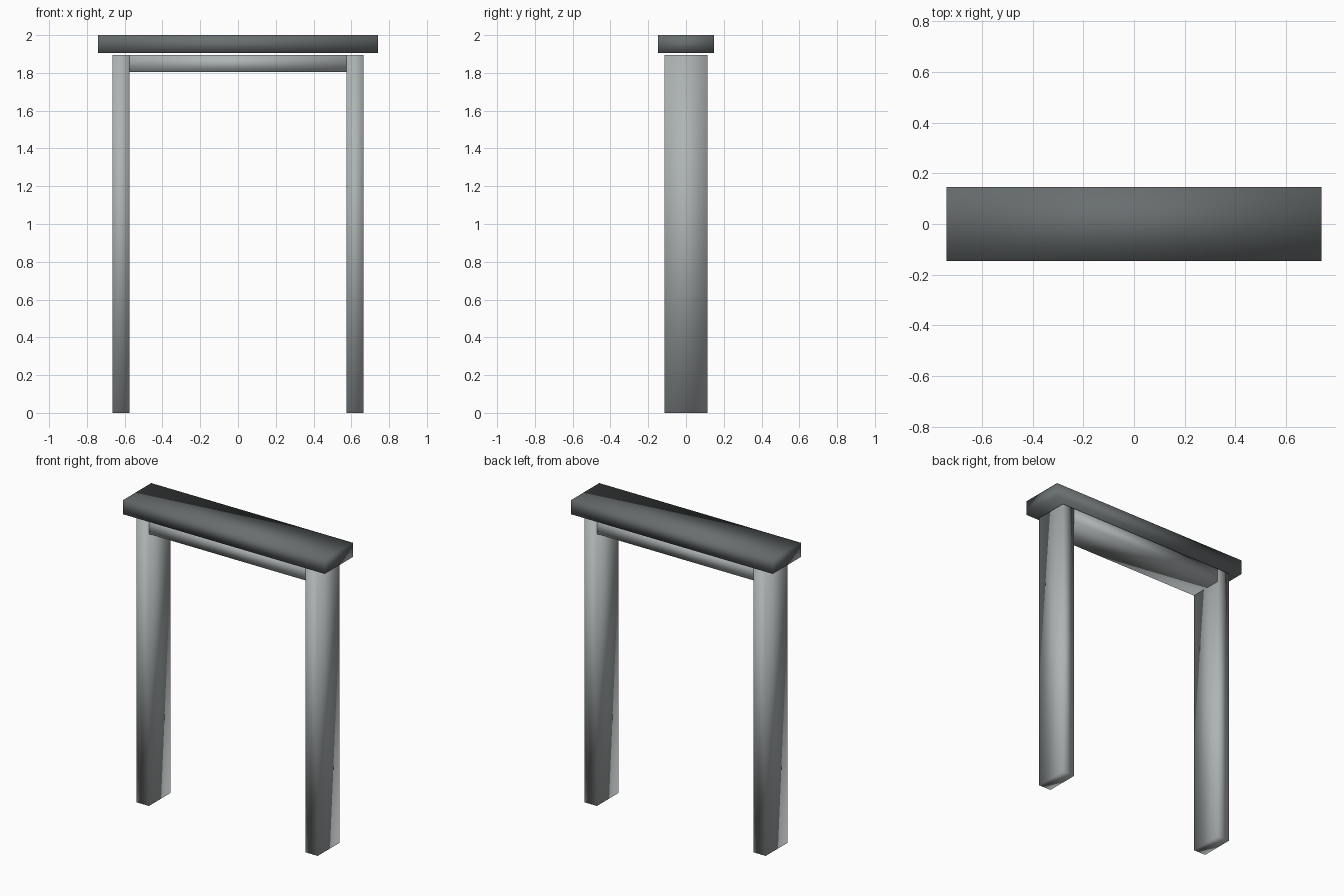
import bpy

cube = bpy.data.objects.get("Cube")
if cube:
    bpy.data.objects.remove(cube, do_unlink=True)


def make_material(name, rgb):
    mat = bpy.data.materials.new(name)
    mat.use_nodes = True
    color = (*rgb, 1.0)
    mat.diffuse_color = color
    mat.node_tree.nodes["Principled BSDF"].inputs["Base Color"].default_value = color
    return mat


def make_box(name, low, high, mat):
    """Softly shaded box spanning two opposite corners."""
    center = [(a + b) / 2 for a, b in zip(low, high)]
    bpy.ops.mesh.primitive_cube_add(size=1, location=center)
    obj = bpy.context.object
    obj.name = name
    obj.scale = [b - a for a, b in zip(low, high)]
    bpy.ops.object.transform_apply(location=False, rotation=False, scale=True)
    bpy.ops.object.shade_smooth()
    obj.data.materials.append(mat)
    return obj


dark_grey = make_material("dark grey", (0.14, 0.155, 0.16))
light_grey = make_material("light grey", (0.42, 0.45, 0.455))

INNER, OUTER = 0.575, 0.665   # post faces in x
DEPTH = 0.113                 # half depth of the frame
TOP = 1.895                   # top of the frame

# Upright posts
make_box("left_post", (INNER, -DEPTH, 0), (OUTER, DEPTH, TOP), light_grey)
make_box("right_post", (-OUTER, -DEPTH, 0), (-INNER, DEPTH, TOP), light_grey)

# Crossbeam between the posts
make_box("crossbeam", (-INNER, -DEPTH, 1.805), (INNER, DEPTH, TOP), light_grey)

# Overhanging cap slab, set just above the frame
make_box("cap_slab", (-0.74, -0.147, 1.905), (0.74, 0.147, 2.0), dark_grey)
